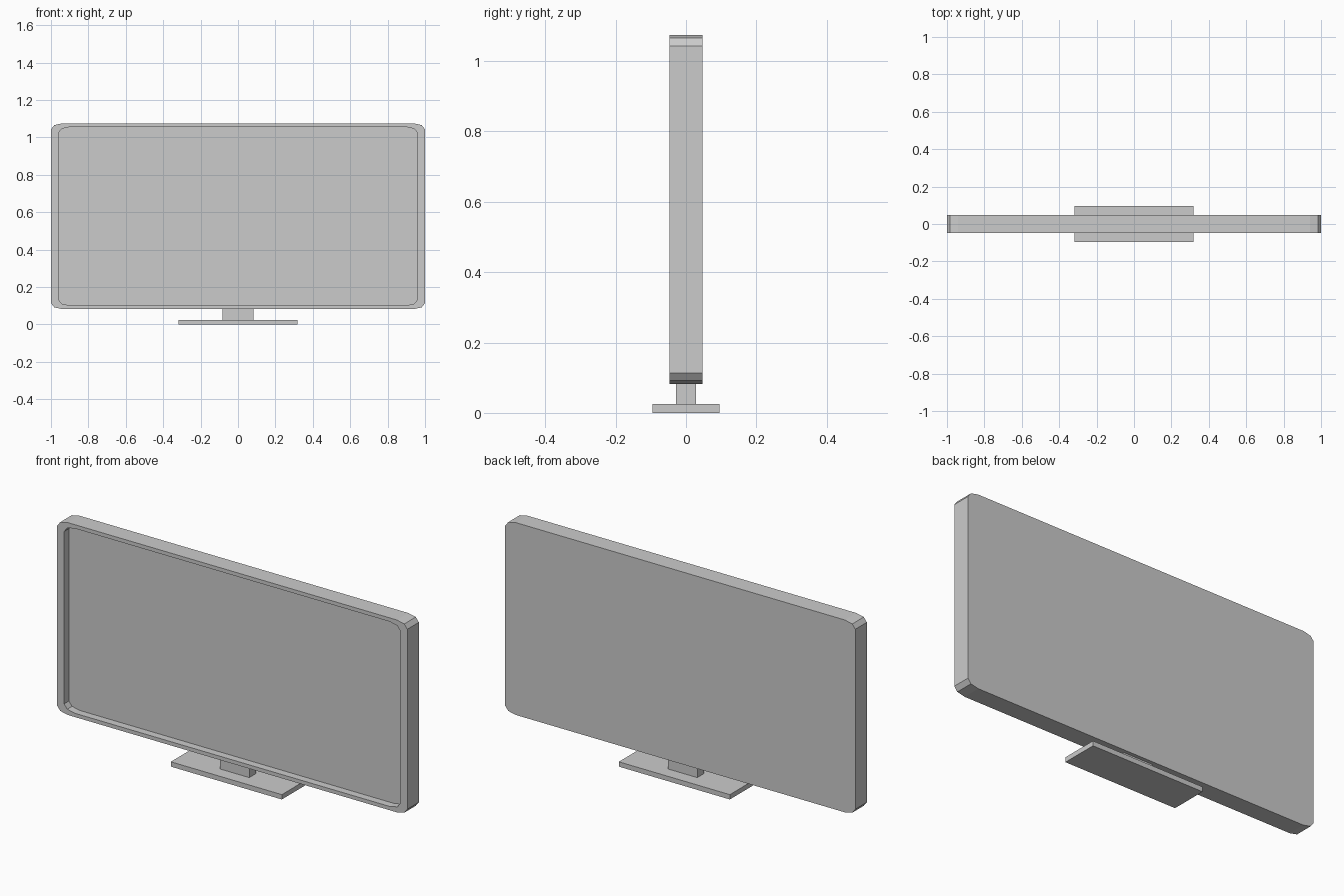
import bpy, bmesh, math

if "Cube" in bpy.data.objects:
    bpy.data.objects.remove(bpy.data.objects["Cube"])

SEG = 2                       # segments per rounded corner
CZ = (0.082 + 1.075) / 2      # height of the panel centre


def make_object(name, bm):
    bmesh.ops.recalc_face_normals(bm, faces=bm.faces)
    mesh = bpy.data.meshes.new(name)
    bm.to_mesh(mesh)
    bm.free()
    obj = bpy.data.objects.new(name, mesh)
    bpy.context.collection.objects.link(obj)
    return obj


def rounded_ring(bm, hx, hz, rx, rz, y):
    """Loop of vertices round a rectangle with elliptical corners."""
    ring = []
    for i, (sx, sz) in enumerate([(1, 1), (-1, 1), (-1, -1), (1, -1)]):
        for k in range(SEG + 1):
            a = math.pi / 2 * (i + k / SEG)
            ring.append(bm.verts.new((sx * (hx - rx) + rx * math.cos(a), y,
                                      CZ + sz * (hz - rz) + rz * math.sin(a))))
    return ring


def bridge(bm, a, b):
    n = len(a)
    for i in range(n):
        j = (i + 1) % n
        bm.faces.new((a[i], a[j], b[j], b[i]))


def box(name, hx, hy, z0, z1):
    bm = bmesh.new()
    bmesh.ops.create_cube(bm, size=1)
    bmesh.ops.scale(bm, verts=bm.verts, vec=(2 * hx, 2 * hy, z1 - z0))
    bmesh.ops.translate(bm, verts=bm.verts, vec=(0, 0, (z0 + z1) / 2))
    return make_object(name, bm)


# Screen housing: back, sides, front bezel, recess walls and recessed screen
bm = bmesh.new()
rings = [rounded_ring(bm, 1.0, 0.4965, 0.06, 0.032, 0.047),
         rounded_ring(bm, 1.0, 0.4965, 0.06, 0.032, -0.047),
         rounded_ring(bm, 0.96, 0.477, 0.06, 0.032, -0.047),
         rounded_ring(bm, 0.96, 0.477, 0.06, 0.032, -0.008)]
for a, b in zip(rings, rings[1:]):
    bridge(bm, a, b)
bm.faces.new(rings[0])
bm.faces.new(rings[-1])
make_object("screen_housing", bm)

# Stand
box("stand_neck", 0.084, 0.028, 0.025, 0.082)
box("stand_base", 0.317, 0.095, 0.0, 0.025)
